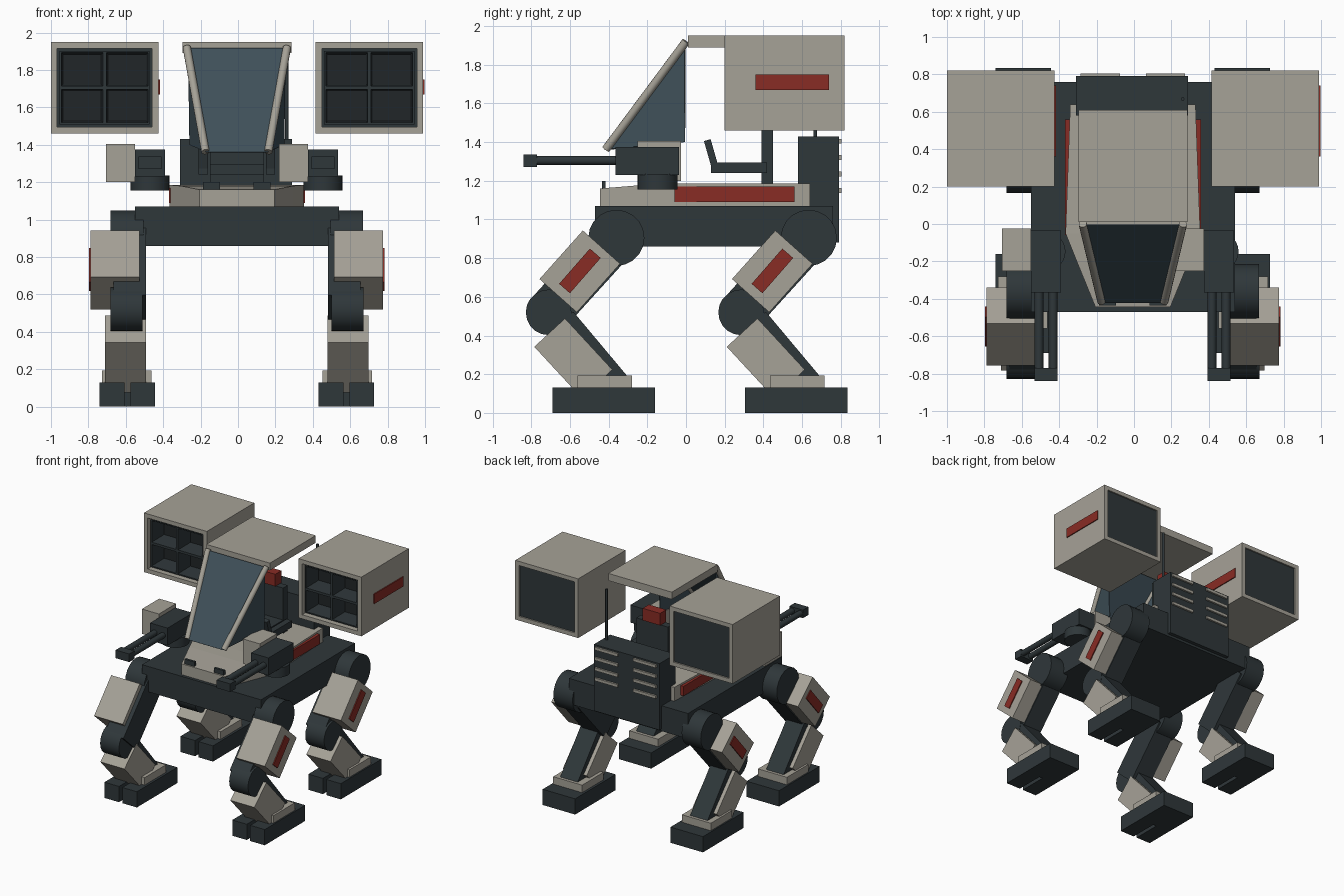
import bpy, bmesh, math
from mathutils import Vector, Matrix

if "Cube" in bpy.data.objects:
    bpy.data.objects.remove(bpy.data.objects["Cube"])

CX = -0.006  # symmetry plane of body and legs


def material(name, rgb):
    m = bpy.data.materials.new(name)
    m.diffuse_color = (*rgb, 1)
    m.use_nodes = True
    m.node_tree.nodes["Principled BSDF"].inputs["Base Color"].default_value = m.diffuse_color
    return m


LIGHT = material("warm_grey_armour", (0.38, 0.36, 0.31))
DARK = material("dark_metal", (0.028, 0.038, 0.042))
BLACK = material("dark_cell", (0.015, 0.019, 0.021))
RED = material("red_marking", (0.25, 0.025, 0.018))
GLASS = material("tinted_glass", (0.05, 0.08, 0.10))


def finish(name, bm, *mats):
    bmesh.ops.recalc_face_normals(bm, faces=bm.faces)
    me = bpy.data.meshes.new(name)
    bm.to_mesh(me)
    bm.free()
    for m in mats:
        me.materials.append(m)
    ob = bpy.data.objects.new(name, me)
    bpy.context.collection.objects.link(ob)
    return ob


def cube_bm(x, y, z):
    bm = bmesh.new()
    bmesh.ops.create_cube(bm, size=1)
    for v in bm.verts:
        v.co = [(r[0] + r[1]) / 2 + c * abs(r[1] - r[0]) for c, r in zip(v.co, (x, y, z))]
    return bm


def box(name, x, y, z, mat):
    return finish(name, cube_bm(x, y, z), mat)


def slab(name, x, a, b, half, mat, off=0.0):
    """Box following the line a-b in the side (y, z) plane."""
    a, b = Vector(a), Vector(b)
    d = (b - a).normalized()
    n = Vector((d.y, -d.x))
    bm = bmesh.new()
    rings = []
    for xx in x:
        pts = [a + n * (off - half), b + n * (off - half), b + n * (off + half), a + n * (off + half)]
        rings.append([bm.verts.new((xx, p.x, p.y)) for p in pts])
    bm.faces.new(rings[0])
    bm.faces.new(rings[1])
    for i in range(4):
        j = (i + 1) % 4
        bm.faces.new((rings[0][i], rings[0][j], rings[1][j], rings[1][i]))
    return finish(name, bm, mat)


def rod(name, p, q, r, mat, sides=12):
    p, q = Vector(p), Vector(q)
    bm = bmesh.new()
    rot = (q - p).to_track_quat('Z', 'Y').to_matrix().to_4x4()
    bmesh.ops.create_cone(bm, cap_ends=True, segments=sides, radius1=r, radius2=r,
                          depth=(q - p).length, matrix=Matrix.Translation((p + q) / 2) @ rot)
    ob = finish(name, bm, mat)
    for f in ob.data.polygons:
        f.use_smooth = len(f.vertices) == 4
    for e in ob.data.edges:
        e.use_edge_sharp = abs((ob.data.vertices[e.vertices[0]].co
                                - ob.data.vertices[e.vertices[1]].co).dot((q - p).normalized())) < 1e-4
    return ob


# Chassis and tapered upper hull
box("chassis", (-0.55, 0.54), (-0.47, 0.76), (0.86, 1.07), DARK)
bm = bmesh.new()
half = [(0.20, -0.445, 1.16), (0.30, -0.20, 1.18), (0.36, -0.05, 1.185), (0.335, 0.64, 1.185)]
pts = half + [(-x, y, z) for x, y, z in reversed(half)]
low = [bm.verts.new((x + CX, y, 1.07)) for x, y, z in pts]
top = [bm.verts.new((x + CX, y, z)) for x, y, z in pts]
bm.faces.new(low)
for i in range(8):
    j = (i + 1) % 8
    bm.faces.new((low[i], low[j], top[j], top[i]))
for i in range(3):
    bm.faces.new((top[i], top[i + 1], top[6 - i], top[7 - i]))
finish("upper_hull", bm, LIGHT)
for s in (-1, 1):
    box("hull_stripe", sorted((CX + s * 0.33, CX + s * 0.364)), (-0.06, 0.56), (1.09, 1.17), RED)
    box("headlight", sorted((CX + s * 0.09, CX + s * 0.18)), (-0.435, -0.415), (1.15, 1.20), DARK)

# Engine block with vents and antenna
box("engine_block", (-0.31, 0.29), (0.58, 0.79), (0.88, 1.43), DARK)
for s in (-1, 1):
    for z in (1.15, 1.235, 1.32, 1.405):
        box("engine_vent", sorted((CX + s * 0.07, CX + s * 0.28)), (0.785, 0.805), (z - 0.012, z + 0.012), LIGHT)
rod("antenna", (0.26, 0.668, 1.42), (0.26, 0.668, 1.85), 0.01, DARK, 8)

# Seat with arm rests and control sticks
box("seat_back", (-0.15, 0.14), (0.39, 0.45), (1.18, 1.56), DARK)
box("seat_pan", (-0.15, 0.14), (0.13, 0.45), (1.24, 1.295), DARK)
box("headrest", (-0.085, 0.075), (0.38, 0.46), (1.56, 1.66), RED)
for s in (-1, 1):
    x = sorted((CX + s * 0.155, CX + s * 0.205))
    box("arm_rest", x, (0.13, 0.42), (1.24, 1.295), DARK)
    slab("control_stick", x, (0.15, 1.27), (0.11, 1.41), 0.018, DARK)

# Roof, windshield and pillars
box("roof", (-0.297, 0.285), (0.01, 0.61), (1.89, 1.95), LIGHT)
bm = bmesh.new()
g = [[bm.verts.new((CX + s * x, y, z)) for x, y, z in
      ((0.165, -0.42, 1.36), (0.26, -0.005, 1.915), (0.25, -0.005, 1.40))] for s in (-1, 1)]
bm.faces.new((g[0][0], g[1][0], g[1][1], g[0][1]))
bm.faces.new(g[0])
bm.faces.new(g[1])
glass = finish("windshield", bm, GLASS)
sol = glass.modifiers.new("thickness", 'SOLIDIFY')
sol.thickness = 0.008
sol.offset = 0
for s in (-1, 1):
    rod("windshield_pillar", (CX + s * 0.168, -0.415, 1.362), (CX + s * 0.268, 0.0, 1.92), 0.022, LIGHT)

# Twin guns: the second is a shifted copy
for dx in (-0.47, 0.455):
    box("gun_body", (dx - 0.08, dx + 0.08), (-0.365, -0.035), (1.23, 1.375), DARK)
    rod("gun_turret_base", (dx, -0.147, 1.155), (dx, -0.147, 1.235), 0.104, DARK, 24)
    box("ammunition_box", (dx - 0.235, dx - 0.08), (-0.25, -0.025), (1.20, 1.405), LIGHT)
    for s in (-1, 1):
        rod("gun_barrel", (dx + s * 0.038, -0.36, 1.305), (dx + s * 0.038, -0.80, 1.305), 0.024, DARK)
    box("gun_muzzle", (dx - 0.062, dx + 0.062), (-0.84, -0.77), (1.27, 1.337), DARK)

# Missile pods: recessed ends, four-cell launcher grid, stripe on the +x side
for cx in (-0.713, 0.702):
    hx, y0, y1, z0, z1 = 0.288, 0.20, 0.82, 1.46, 1.95
    bm = cube_bm((cx - hx, cx + hx), (y0, y1), (z0, z1))
    bm.normal_update()
    for sign, depth in ((-1, 0.20), (1, 0.012)):
        f = [f for f in bm.faces if f.normal.y * sign > 0.9]
        bmesh.ops.inset_region(bm, faces=f, thickness=0.048)
        r = bmesh.ops.extrude_discrete_faces(bm, faces=f)["faces"]
        bmesh.ops.translate(bm, verts=r[0].verts, vec=(0, -sign * depth, 0))
        r[0].material_index = 1
    finish("missile_pod", bm, LIGHT, DARK)
    bm = bmesh.new()
    gx, gz, zc = hx - 0.047, 0.197, (z0 + z1) / 2
    v = [[bm.verts.new((cx + i * gx, y0 + 0.02, zc + k * gz)) for k in (-1, 0, 1)] for i in (-1, 0, 1)]
    faces = [bm.faces.new((v[i][k], v[i + 1][k], v[i + 1][k + 1], v[i][k + 1])) for i in (0, 1) for k in (0, 1)]
    bm.normal_update()
    bmesh.ops.inset_individual(bm, faces=faces, thickness=0.014)
    bmesh.ops.inset_individual(bm, faces=faces, thickness=0.012, depth=-0.15)
    for f in faces:
        f.material_index = 1
    finish("launcher_cells", bm, DARK, BLACK)
    box("pod_stripe", (cx + hx - 0.01, cx + hx + 0.008), (0.36, 0.74), (1.67, 1.75), RED)

# Four identical legs
for s in (-1, 1):
    def X(a, b):
        return sorted((CX + s * a, CX + s * b))

    for dy, end in ((0, "front"), (0.995, "rear")):
        hip, knee = (-0.36 + dy, 0.905), (-0.71 + dy, 0.52)
        n = end + "_leg_"
        for part, c, r, x in (("hip", hip, 0.145, X(0.50, 0.675)), ("knee", knee, 0.118, X(0.505, 0.677))):
            rod(n + part, (x[0], *c), (x[1], *c), r, DARK, 20)
        slab(n + "thigh", X(0.487, 0.66), hip, knee, 0.115, DARK)
        slab(n + "thigh_armour", X(0.52, 0.782), (-0.437 + dy, 0.857), (-0.661 + dy, 0.606), 0.129, LIGHT)
        slab(n + "thigh_stripe", X(0.76, 0.79), (-0.469 + dy, 0.825), (-0.628 + dy, 0.643), 0.037, RED)
        slab(n + "shin", X(0.515, 0.675), (-0.645 + dy, 0.47), (-0.36 + dy, 0.13), 0.082, DARK)
        slab(n + "shin_armour", X(0.485, 0.705), (-0.705 + dy, 0.415), (-0.46 + dy, 0.15), 0.108, LIGHT)
        box(n + "ankle", X(0.457, 0.722), (-0.56 + dy, -0.28 + dy), (0.12, 0.192), LIGHT)
        box(n + "heel", X(0.437, 0.734), (-0.45 + dy, -0.16 + dy), (0, 0.13), DARK)
        for a, b in ((0.437, 0.57), (0.601, 0.734)):
            box(n + "toe", X(a, b), (-0.69 + dy, -0.45 + dy), (0, 0.13), DARK)
